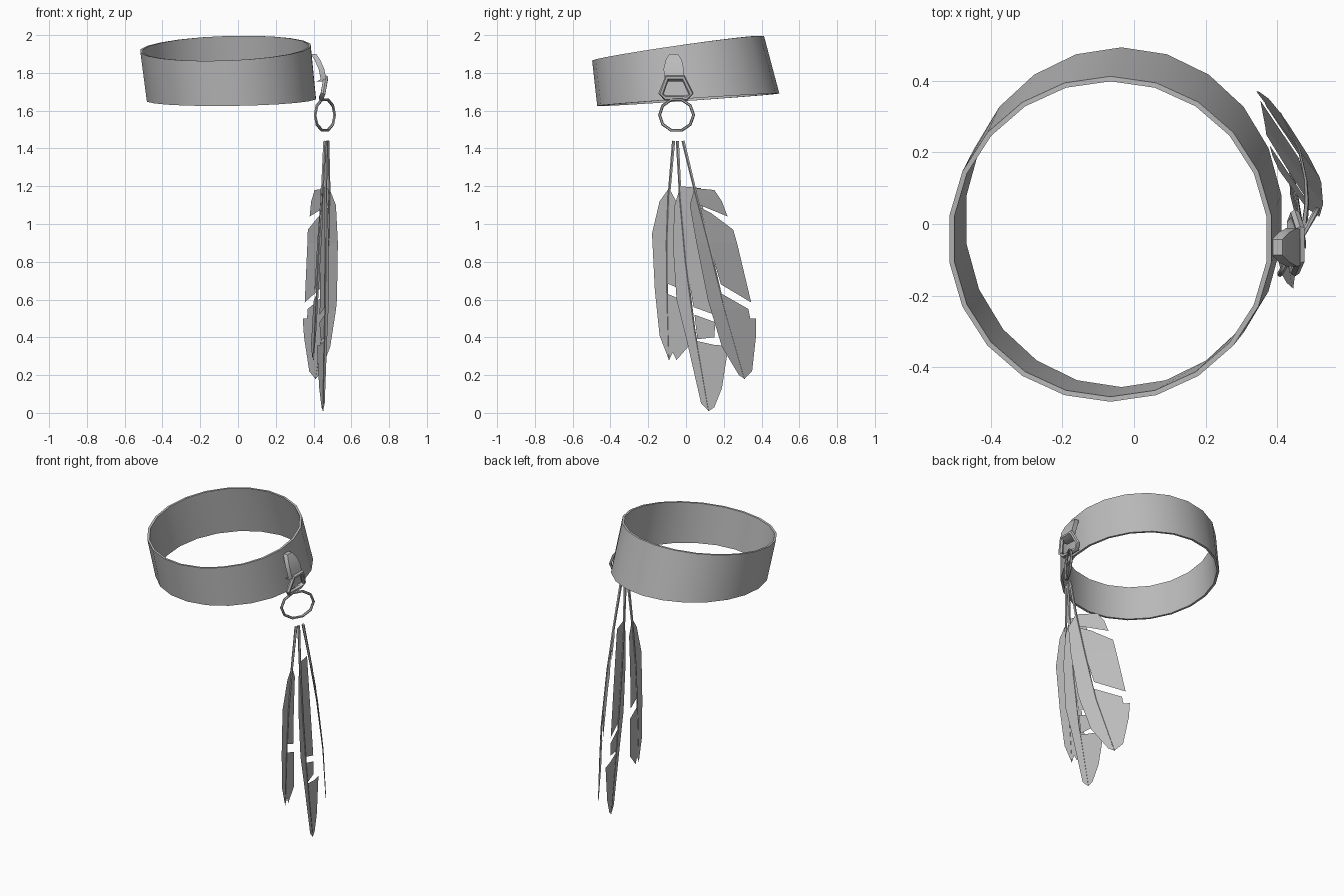
import bpy, bmesh, math
from mathutils import Vector

if "Cube" in bpy.data.objects:
    bpy.data.objects.remove(bpy.data.objects["Cube"])

grey = bpy.data.materials.new("grey")
grey.diffuse_color = (0.5, 0.5, 0.5, 1)
grey.use_nodes = True
grey.node_tree.nodes["Principled BSDF"].inputs["Base Color"].default_value = grey.diffuse_color


def finish(name, bm, smooth=None):
    me = bpy.data.meshes.new(name)
    bm.to_mesh(me)
    bm.free()
    me.materials.append(grey)
    ob = bpy.data.objects.new(name, me)
    bpy.context.collection.objects.link(ob)
    if smooth:
        bpy.ops.object.select_all(action='DESELECT')
        ob.select_set(True)
        bpy.context.view_layer.objects.active = ob
        bpy.ops.object.shade_smooth_by_angle(angle=math.radians(smooth))
    return ob


def tube(name, pts, radii, sides=6, cyclic=False):
    """Sweep a small polygon along a path, with one radius per point."""
    bm = bmesh.new()
    pts = [Vector(p) for p in pts]
    n = len(pts)
    rings = []
    for i, p in enumerate(pts):
        a = pts[(i - 1) % n] if cyclic else pts[max(i - 1, 0)]
        b = pts[(i + 1) % n] if cyclic else pts[min(i + 1, n - 1)]
        t = (b - a).normalized()
        u = t.cross(Vector((1, 0.05, 0))).normalized()
        v = t.cross(u)
        rings.append([bm.verts.new(p + radii[i] * (math.cos(w) * u + math.sin(w) * v))
                      for w in (2 * math.pi * k / sides for k in range(sides))])
    for i in range(n if cyclic else n - 1):
        r, s = rings[i], rings[(i + 1) % n]
        for k in range(sides):
            m = (k + 1) % sides
            bm.faces.new((r[k], r[m], s[m], s[k]))
    if not cyclic:
        bm.faces.new(rings[0])
        bm.faces.new(rings[-1])
    bmesh.ops.recalc_face_normals(bm, faces=bm.faces)
    return finish(name, bm, 50)


# Collar band: a tilted, slightly skewed hoop
bm = bmesh.new()
N, T = 22, 0.014
loops = []
for top, inset in ((0, 0), (1, 0), (1, T), (0, T)):
    loop = []
    for i in range(N):
        a = 2 * math.pi * i / N + math.pi / 2
        c, s = math.cos(a), math.sin(a)
        if top:
            co = (-0.066 + (0.455 - inset) * c, -0.042 + (0.455 - inset) * s,
                  1.93 + 0.065 * s + 0.015 * c)
        else:
            co = (-0.035 + (0.452 - inset) * c, 0.012 + (0.482 - inset) * s,
                  1.658 + 0.033 * s + 0.006 * c)
        loop.append(bm.verts.new(co))
    loops.append(loop)
for j in range(4):
    p, q = loops[j], loops[(j + 1) % 4]
    for i in range(N):
        k = (i + 1) % N
        bm.faces.new((p[i], p[k], q[k], q[i]))
bmesh.ops.recalc_face_normals(bm, faces=bm.faces)
finish("collar_band", bm, 40)

# Strap tab folded over the buckle ring: (z, x, half width)
bm = bmesh.new()
rows = []
for z, x, w in ((1.90, 0.415, 0.022), (1.87, 0.435, 0.042), (1.82, 0.457, 0.054),
                (1.765, 0.468, 0.048), (1.755, 0.445, 0.046)):
    rows.append([bm.verts.new((x - d, -0.065 + s * w, z))
                 for d, s in ((0, -1), (0, 1), (0.03, 1), (0.03, -1))])
for r, s in zip(rows, rows[1:]):
    for k in range(4):
        m = (k + 1) % 4
        bm.faces.new((r[k], r[m], s[m], s[k]))
bm.faces.new(rows[0])
bm.faces.new(rows[-1])
bmesh.ops.recalc_face_normals(bm, faces=bm.faces)
finish("strap_tab", bm, 40)

# Trapezoid buckle ring and the round hanging ring
tube("buckle_ring", [(0.465, -0.10, 1.775), (0.45, -0.132, 1.69), (0.44, -0.11, 1.667),
                     (0.44, 0.005, 1.667), (0.45, 0.027, 1.69), (0.465, -0.015, 1.775)],
     [0.014] * 6, 6, True)
tube("hanging_ring", [(0.46 + 0.052 * math.cos(a), -0.05 + 0.09 * math.cos(a),
                       1.577 + 0.085 * math.sin(a))
                      for a in (2 * math.pi * i / 10 for i in range(10))],
     [0.008] * 10, 6, True)


def along(path, z):
    """Quill position (x, y) at height z."""
    for (x0, y0, z0), (x1, y1, z1) in zip(path, path[1:]):
        if z >= z1 or z1 == path[-1][2]:
            t = (z0 - z) / (z0 - z1)
            return x0 + (x1 - x0) * t, y0 + (y1 - y0) * t


def feather(name, path, slope, pieces):
    """Flat vane pieces drawn in (y, z), bent along the quill and turned by slope."""
    tube(name + "_quill", path, [0.009 - 0.007 * i / (len(path) - 1)
                                 for i in range(len(path))], 5)
    bm = bmesh.new()
    for piece in pieces:
        bm.faces.new([bm.verts.new((0, y, z)) for y, z in piece])
    bmesh.ops.triangulate(bm, faces=bm.faces)
    for _, _, z in path[1:-1]:
        bmesh.ops.bisect_plane(bm, geom=bm.verts[:] + bm.edges[:] + bm.faces[:],
                               plane_co=(0, 0, z), plane_no=(0, 0, 1))
    for v in bm.verts:
        qx, qy = along(path, v.co.z)
        v.co.x = qx + slope * (v.co.y - qy)
    finish(name + "_vane", bm)


# Three hanging feathers
feather("left_feather",
        [(0.46, -0.065, 1.44), (0.445, -0.09, 1.15), (0.43, -0.10, 0.9),
         (0.415, -0.098, 0.6), (0.40, -0.09, 0.28)], -0.15,
        [[(-0.09, 1.19), (-0.14, 1.12), (-0.18, 0.95), (-0.165, 0.65), (-0.14, 0.41),
          (-0.09, 0.28), (-0.098, 0.6), (-0.10, 0.9)],
         [(-0.09, 1.19), (-0.04, 1.1), (-0.015, 0.65), (-0.099, 0.685), (-0.10, 0.9)],
         [(-0.098, 0.63), (0.0, 0.59), (0.02, 0.36), (-0.05, 0.28), (-0.07, 0.32),
          (-0.09, 0.28)]])
feather("middle_feather",
        [(0.465, -0.045, 1.44), (0.465, -0.03, 1.15), (0.465, 0.0, 0.8),
         (0.46, 0.045, 0.45), (0.45, 0.12, 0.01)], -0.25,
        [[(-0.03, 1.2), (-0.06, 1.1), (-0.07, 0.9), (-0.05, 0.6), (0.0, 0.4), (0.08, 0.05),
          (0.12, 0.01), (0.045, 0.45), (0.0, 0.8)],
         [(-0.03, 1.2), (0.08, 1.19), (0.10, 1.0), (0.13, 0.65), (0.15, 0.52), (0.04, 0.56),
          (0.0, 0.8)],
         [(0.045, 0.52), (0.155, 0.48), (0.15, 0.4), (0.06, 0.39)],
         [(0.06, 0.38), (0.15, 0.36), (0.225, 0.355), (0.19, 0.13), (0.15, 0.03),
          (0.12, 0.01)]])
feather("right_feather",
        [(0.475, -0.015, 1.44), (0.483, 0.055, 1.15), (0.48, 0.12, 0.9),
         (0.463, 0.205, 0.55), (0.41, 0.31, 0.18)], -0.75,
        [[(0.045, 1.19), (0.02, 1.1), (0.055, 0.9), (0.115, 0.6), (0.19, 0.35), (0.28, 0.2),
          (0.31, 0.18), (0.205, 0.55), (0.12, 0.9)],
         [(0.045, 1.19), (0.15, 1.18), (0.19, 1.12), (0.22, 1.04), (0.11, 1.085),
          (0.07, 1.1)],
         [(0.07, 1.09), (0.13, 1.06), (0.25, 0.97), (0.27, 0.9), (0.345, 0.585),
          (0.185, 0.68), (0.12, 0.9)],
         [(0.19, 0.63), (0.33, 0.55), (0.34, 0.5), (0.37, 0.5), (0.36, 0.44), (0.37, 0.4),
          (0.35, 0.22), (0.31, 0.18), (0.205, 0.55)]])
